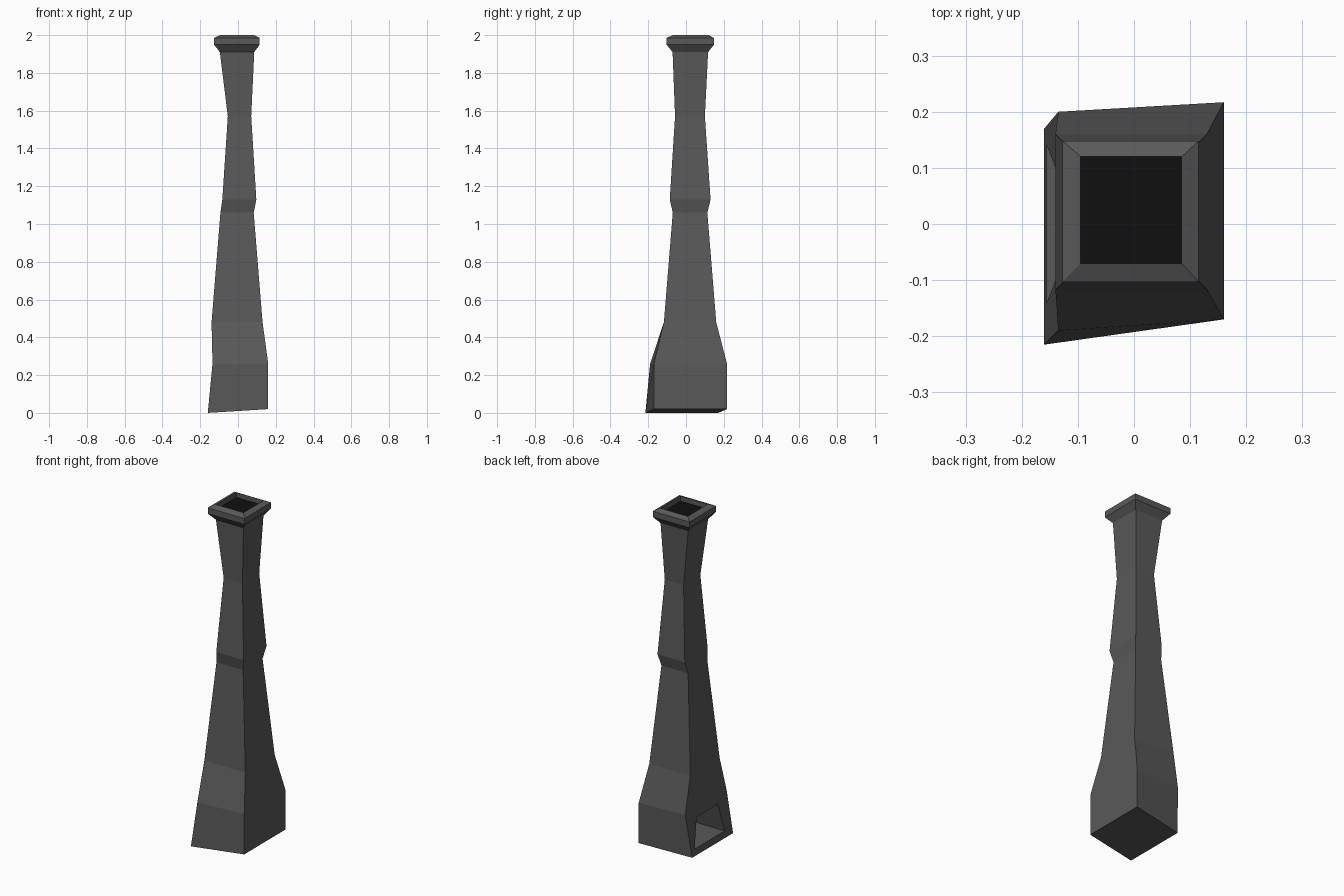
import bpy, bmesh

if "Cube" in bpy.data.objects:
    bpy.data.objects.remove(bpy.data.objects["Cube"])


def material(name, v):
    m = bpy.data.materials.new(name)
    m.diffuse_color = (v, v, v, 1)
    m.use_nodes = True
    m.node_tree.nodes["Principled BSDF"].inputs["Base Color"].default_value = m.diffuse_color
    return m


stone = material("dark_stone", 0.1)
soot = material("soot", 0.005)


def loft(name, rings, mats):
    """Closed solid through a stack of four-point rings."""
    bm = bmesh.new()
    loops = [[bm.verts.new(p) for p in ring] for ring in rings]
    bm.faces.new(loops[0][::-1])
    for a, b in zip(loops, loops[1:]):
        for i in range(4):
            j = (i + 1) % 4
            bm.faces.new((a[i], a[j], b[j], b[i]))
    cap = bm.faces.new(loops[-1])
    cap.material_index = len(mats) - 1
    bmesh.ops.recalc_face_normals(bm, faces=bm.faces[:])
    me = bpy.data.meshes.new(name)
    bm.to_mesh(me)
    bm.free()
    for m in mats:
        me.materials.append(m)
    ob = bpy.data.objects.new(name, me)
    bpy.context.collection.objects.link(ob)
    return ob


def rect(z, x0, x1, y0, y1):
    return [(x0, y0, z), (x1, y0, z), (x1, y1, z), (x0, y1, z)]


# Crooked foot rings
rings = [
    [(-.16, -.215, 0), (.16, -.17, .02), (.16, .217, .02), (-.16, .17, 0)],
    [(-.135, -.19, .26), (.16, -.17, .26), (.16, .217, .26), (-.135, .2, .26)],
]
# Shaft, flared cap and shallow flue recess
rings += [rect(*r) for r in (
    (.48, -.14, .13, -.117, .16),
    (1.06, -.093, .083, -.07, .113),
    (1.13, -.083, .097, -.086, .13),
    (1.57, -.054, .07, -.058, .1),
    (1.91, -.096, .086, -.071, .117),
    (1.95, -.127, .115, -.103, .148),
    (1.985, -.127, .115, -.103, .148),
    (2.0, -.095, .085, -.07, .12),
    (1.97, -.095, .085, -.07, .12),
)]
chimney = loft("chimney", rings, [stone, soot])

# Tapered hearth opening on the left side
opening = [[(x, -.142, .04), (x, .142, .04), (x, .1, .21), (x, -.1, .21)]
           for x in (-.4, .06)]
cutter = loft("hearth_cutter", opening, [stone])
cutter.hide_render = True
mod = chimney.modifiers.new("hearth", 'BOOLEAN')
mod.operation = 'DIFFERENCE'
mod.solver = 'EXACT'
mod.object = cutter
bpy.context.view_layer.objects.active = chimney
chimney.select_set(True)
bpy.ops.object.modifier_apply(modifier="hearth")
bpy.data.objects.remove(cutter)
